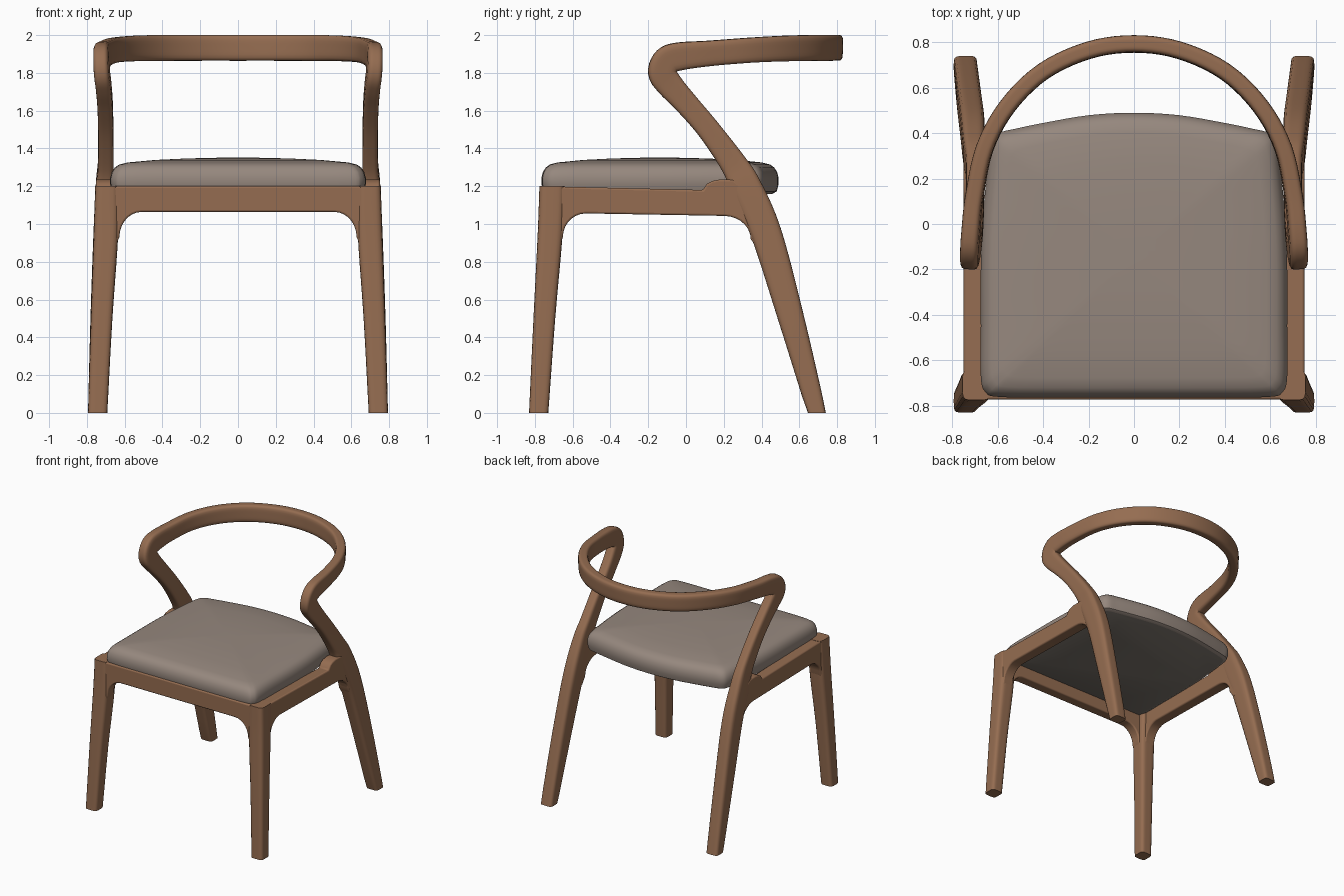
import bpy, bmesh, math
from mathutils import Vector

cube = bpy.data.objects.get("Cube")
if cube:
    bpy.data.objects.remove(cube, do_unlink=True)


def material(name, rgb):
    m = bpy.data.materials.new(name)
    m.use_nodes = True
    m.diffuse_color = (*rgb, 1)
    m.node_tree.nodes["Principled BSDF"].inputs["Base Color"].default_value = (*rgb, 1)
    return m


WOOD = material("warm wood", (0.3, 0.152, 0.082))
FABRIC = material("grey brown fabric", (0.305, 0.246, 0.209))
LINING = material("dark underside", (0.2, 0.175, 0.15))


def finish(name, bm, mats, angle=40, mirror=False, bevel=0):
    bmesh.ops.recalc_face_normals(bm, faces=bm.faces)
    mesh = bpy.data.meshes.new(name)
    bm.to_mesh(mesh)
    bm.free()
    ob = bpy.data.objects.new(name, mesh)
    bpy.context.scene.collection.objects.link(ob)
    for m in mats:
        mesh.materials.append(m)
    if bevel:
        b = ob.modifiers.new("Bevel", 'BEVEL')
        b.width, b.segments, b.limit_method = bevel, 3, 'ANGLE'
    if mirror:
        ob.modifiers.new("Mirror", 'MIRROR')
    bpy.ops.object.select_all(action='DESELECT')
    ob.select_set(True)
    bpy.context.view_layer.objects.active = ob
    bpy.ops.object.shade_smooth_by_angle(angle=math.radians(angle))
    return ob


def spline(pts, steps, before, after):
    """Smooth curve through points of any dimension, with given end neighbours."""
    p = [before] + pts + [after]
    out = []
    for i in range(1, len(p) - 2):
        for s in range(steps):
            t = s / steps
            out.append([0.5 * (2 * b + (c - a) * t + (2 * a - 5 * b + 4 * c - d) * t * t
                               + (3 * b - a - 3 * c + d) * t ** 3)
                        for a, b, c, d in zip(*p[i - 1:i + 3])])
    return out


def extend(a, b):
    return [2 * u - v for u, v in zip(a, b)]


def arc(cx, cz, rx, rz, n=7):
    """Quarter ellipse from its side point up to its top point."""
    angles = [math.pi / 2 * i / n for i in range(n + 1)]
    return [(cx + rx * math.cos(a), cz + rz * math.sin(a)) for a in angles]


def bridge(bm, rings):
    for r, q in zip(rings, rings[1:]):
        n = len(r)
        for i in range(n):
            bm.faces.new((r[i], r[(i + 1) % n], q[(i + 1) % n], q[i]))


def sweep(name, pts, after=None, top=None, steps=5, power=5, sides=32):
    """Rounded-square section along (x, y, z, width, depth) points, mirrored in x."""
    pts = [list(p) for p in pts]
    path = spline(pts, steps, extend(pts[0], pts[1]), after or extend(pts[-1], pts[-2]))
    path.append(pts[-1])
    pos = [Vector(p[:3]) for p in path]
    bm = bmesh.new()
    rings, side, old = [], Vector((1, 0, 0)), None
    for i, p in enumerate(path):
        last = i == len(path) - 1
        tan = (pos[min(i + 1, len(pos) - 1)] - pos[max(i - 1, 0)]).normalized()
        if after and last:
            tan = Vector((-1, 0, 0))
        if old:
            side = old.rotation_difference(tan) @ side
        side = (side - tan * side.dot(tan)).normalized()
        old, up = tan, tan.cross(side)
        ring = []
        for k in range(sides):
            a = math.tau * (k + 0.5) / sides
            c, s = math.cos(a), math.sin(a)
            r = (abs(c) ** power + abs(s) ** power) ** (-1 / power) / 2
            co = pos[i] + side * (c * r * p[3]) + up * (s * r * p[4])
            if i == 0:
                co.z = 0
            if top and last:
                co.z = top
            if after and last:
                co.x = 0
            ring.append(bm.verts.new(co))
        rings.append(ring)
    bridge(bm, rings)
    bm.faces.new(rings[0])
    if not after:
        bm.faces.new(rings[-1])
    return finish(name, bm, [WOOD], mirror=True)


def prism(name, outline, place, lo, hi, mirror=False):
    """Flat outline given thickness from lo to hi."""
    bm = bmesh.new()
    rings = [[bm.verts.new(place(a, b, t)) for a, b in outline] for t in (lo, hi)]
    bridge(bm, rings)
    for r in rings:
        bm.faces.new(r)
    return finish(name, bm, [WOOD], mirror=mirror, bevel=0.01)


# Rear legs rising into the arms and meeting in the curved backrest
sweep("rear_legs_and_backrest", [
    (.743, .693, 0, .102, .098), (.728, .557, .5, .106, .137), (.712, .425, .95, .106, .163),
    (.706, .315, 1.2, .094, .165), (.70, .25, 1.32, .084, .14), (.70, .12, 1.5, .081, .122),
    (.704, 0, 1.64, .081, .125), (.712, -.085, 1.735, .081, .14), (.72, -.125, 1.8, .081, .15),
    (.722, -.1, 1.865, .081, .15), (.718, -.03, 1.888, .08, .147), (.703, .12, 1.903, .078, .134),
    (.657, .335, 1.92, .076, .132), (.556, .52, 1.929, .076, .135), (.4, .672, 1.932, .076, .137),
    (.2, .765, 1.933, .076, .137), (0, .793, 1.933, .076, .137)],
    after=[-.2, .765, 1.933, .076, .137])

# Tapered front legs
sweep("front_legs", [
    (.743, -.78, 0, .102, .102), (.722, -.75, .5, .114, .115), (.699, -.719, .95, .13, .132),
    (.695, -.709, 1.2, .122, .134)], top=1.2)

# Side rails with rounded corners under and a small shoulder at the arm
side = [(-.76, 1.2), (.09, 1.18), (.11, 1.212), (.14, 1.228), (.18, 1.236), (.25, 1.235),
        (.32, 1.18), (.42, 1.0), (.42, .86), (.385, .86)]
side += arc(.2, .92, .143, .123)
side += [(-.53 - (x + .53), z) for x, z in reversed(arc(-.53, .93, .122, .126))]
side += [(-.675, .87), (-.74, .87)]
prism("side_rails", side, lambda a, b, t: (t, a, b), .66, .752, mirror=True)

# Front rail
half = [(.7, 1.2), (.7, .87), (.655, .87)] + arc(.51, .93, .118, .134)
front = half + [(-x, z) for x, z in reversed(half)]
prism("front_rail", front, lambda a, b, t: (a, t, b), -.773, -.69)

# Seat cushion: one outline stacked into a domed pad
edge = [(0, .49), (.2, .479), (.4, .445), (.52, .42), (.6, .398), (.632, .345), (.65, .2),
        (.668, 0), (.675, -.2), (.675, -.45), (.675, -.67), (.655, -.74), (.59, -.762),
        (.3, -.765)]
loop = [list(p) for p in edge + [(0, -.765)] + [(-x, y) for x, y in reversed(edge[1:])]]
loop = [p for i in range(len(loop))
        for p in spline([loop[i], loop[(i + 1) % len(loop)]], 4,
                        loop[i - 1], loop[(i + 2) % len(loop)])]
levels = [(.95, 1.16), (.985, 1.173), (1, 1.21), (1, 1.245), (.988, 1.275), (.965, 1.298),
          (.93, 1.315), (.86, 1.326), (.65, 1.339), (.4, 1.347), (.15, 1.351)]
bm = bmesh.new()
mid = -.14
rings = [[bm.verts.new((x * s, mid + (y - mid) * s, z)) for x, y in loop] for s, z in levels]
bridge(bm, rings)
bottom = bm.faces.new(rings[0])
bm.faces.new(rings[-1])
bottom.material_index = 1
finish("seat_cushion", bm, [FABRIC, LINING])
